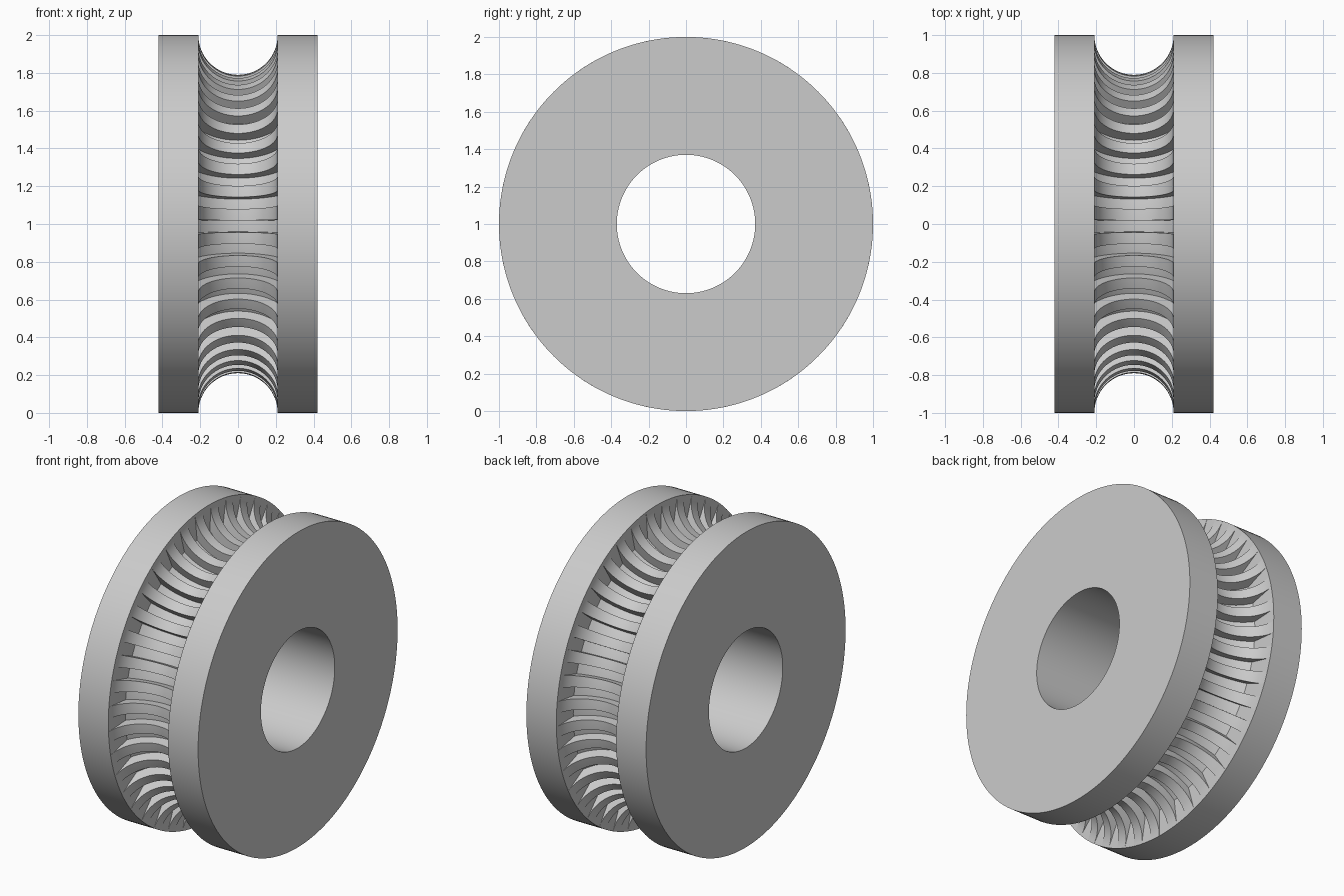
import bpy
import bmesh
from math import cos, sin, pi, radians, sqrt

if "Cube" in bpy.data.objects:
    bpy.data.objects.remove(bpy.data.objects["Cube"], do_unlink=True)

RIM, BORE = 1.0, 0.37            # outer and bore radius
HALF_WIDTH, THROAT = 0.42, 0.21  # half width of wheel and radius of throat
DEPTH = 0.06                     # depth of the notches
TEETH, TOOTH_ANGLE, FIRST = 40, radians(4.4), radians(3.6)

steel = bpy.data.materials.new("grey_steel")
steel.use_nodes = True
grey = (0.6, 0.6, 0.6, 1)
steel.diffuse_color = grey
steel.node_tree.nodes["Principled BSDF"].inputs["Base Color"].default_value = grey


def arc(radius, steps):
    """Throat curve, as (x, r) points from -x to +x, cut off at the flange walls."""
    reach = min(THROAT, radius)
    end = pi / 2 if radius <= reach else math_end(radius)
    turns = [end * (2 * i / steps - 1) for i in range(steps + 1)]
    return [(radius * sin(t), RIM - radius * cos(t)) for t in turns]


def math_end(radius):
    from math import asin
    return asin(THROAT / radius)


def place(x, r, angle):
    """Angle runs from the front up over the top."""
    return (x, -r * cos(angle), 1 + r * sin(angle))


def sweep(bm, profile, angles, closed):
    """Sweep a closed (x, r) profile about the x axis."""
    rings = [[bm.verts.new(place(x, r, a)) for x, r in profile] for a in angles]
    n = len(profile)
    pairs = list(zip(rings, rings[1:]))
    if closed:
        pairs.append((rings[-1], rings[0]))
    else:
        bm.faces.new(rings[0])
        bm.faces.new(rings[-1])
    for a, b in pairs:
        for i in range(n):
            j = (i + 1) % n
            bm.faces.new((a[i], a[j], b[j], b[i]))


def finish(bm, name):
    bmesh.ops.recalc_face_normals(bm, faces=bm.faces)
    mesh = bpy.data.meshes.new(name)
    bm.to_mesh(mesh)
    bm.free()
    mesh.materials.append(steel)
    obj = bpy.data.objects.new(name, mesh)
    bpy.context.collection.objects.link(obj)
    bpy.ops.object.select_all(action="DESELECT")
    obj.select_set(True)
    bpy.context.view_layer.objects.active = obj
    bpy.ops.object.shade_smooth_by_angle(angle=radians(30))


# Wheel body: two flanges, hub with bore, and the floor of the notches
floor = arc(THROAT + DEPTH, 20)
body = ([(-HALF_WIDTH, BORE), (-HALF_WIDTH, RIM), (-THROAT, RIM)] + floor
        + [(THROAT, RIM), (HALF_WIDTH, RIM), (HALF_WIDTH, BORE)])
bm = bmesh.new()
sweep(bm, body, [2 * pi * i / 160 for i in range(160)], True)
finish(bm, "wheel_body")

# Ring of teeth, rooted slightly inside the body and flanges
root, inset = RIM - THROAT - DEPTH - 0.02, THROAT + 0.03
tooth = arc(THROAT, 32) + [(inset, RIM - 0.02), (inset, root),
                           (-inset, root), (-inset, RIM - 0.02)]
bm = bmesh.new()
for k in range(TEETH):
    middle = FIRST + 2 * pi * k / TEETH
    sweep(bm, tooth, [middle + TOOTH_ANGLE * (i / 4 - 0.5) for i in range(5)], False)
finish(bm, "throat_teeth")
